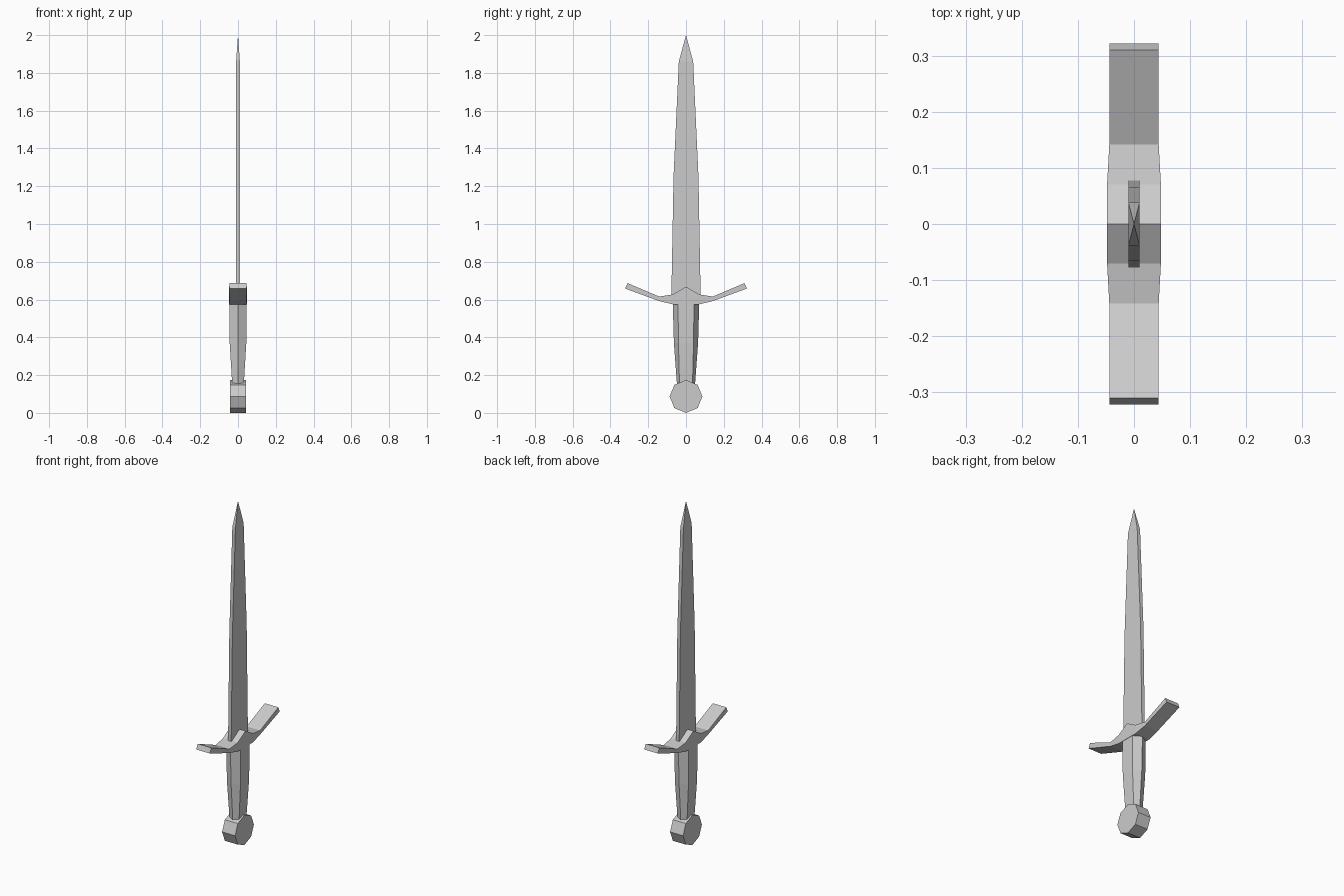
import bpy
import bmesh

cube = bpy.data.objects.get("Cube")
if cube:
    bpy.data.objects.remove(cube, do_unlink=True)

STEEL = (0.6, 0.6, 0.6, 1.0)
steel = bpy.data.materials.new("grey steel")
steel.use_nodes = True
steel.diffuse_color = STEEL
steel.node_tree.nodes["Principled BSDF"].inputs["Base Color"].default_value = STEEL


def finish(name, bm):
    bmesh.ops.recalc_face_normals(bm, faces=bm.faces)
    mesh = bpy.data.meshes.new(name)
    bm.to_mesh(mesh)
    bm.free()
    mesh.materials.append(steel)
    obj = bpy.data.objects.new(name, mesh)
    bpy.context.collection.objects.link(obj)


def loft(name, rings, tip=None):
    """Skin equal-sized rings of points, closing the end with a cap or a point."""
    bm = bmesh.new()
    loops = [[bm.verts.new(p) for p in ring] for ring in rings]
    n = len(loops[0])
    for low, high in zip(loops, loops[1:]):
        for i in range(n):
            j = (i + 1) % n
            bm.faces.new((low[i], low[j], high[j], high[i]))
    bm.faces.new(loops[0])
    if tip:
        point = bm.verts.new(tip)
        for i in range(n):
            bm.faces.new((loops[-1][i], loops[-1][(i + 1) % n], point))
    else:
        bm.faces.new(loops[-1])
    finish(name, bm)


def rectangle(half_x, half_y, z):
    return [(sx * half_x, sy * half_y, z)
            for sx, sy in ((-1, -1), (1, -1), (1, 1), (-1, 1))]


def hexagon(half_x, flat_y, point_y, z):
    return [(0, -point_y, z), (half_x, -flat_y, z), (half_x, flat_y, z),
            (0, point_y, z), (-half_x, flat_y, z), (-half_x, -flat_y, z)]


# Flat blade, narrowing to a pointed tip
loft("blade", [rectangle(0.01, y, z) for y, z in
               ((0.078, 0.59), (0.066, 1.25), (0.038, 1.86))], tip=(0, 0, 2))

# Upswept crossguard: stations of y, half width, lower z, upper z
half = [(0.07, 0.048, 0.575, 0.627), (0.142, 0.044, 0.592, 0.616)]
left_end = [[(s * 0.044, y, z) for s, y, z in
             ((-1, 0.322, 0.658), (1, 0.322, 0.658), (1, 0.31, 0.687), (-1, 0.31, 0.687))]]


def station(y, w, low, high):
    return [(-w, y, low), (w, y, low), (w, y, high), (-w, y, high)]


right_side = [station(*s) for s in half] + left_end
mirrored = [[(x, -y, z) for x, y, z in ring] for ring in reversed(right_side)]
loft("crossguard", mirrored + [station(0, 0.048, 0.575, 0.668)] + right_side)

# Six-sided grip tapering towards the pommel
loft("grip", [hexagon(0.03, 0.034, 0.047, 0.14),
              hexagon(0.044, 0.04, 0.064, 0.37),
              hexagon(0.046, 0.042, 0.07, 0.58)])

# Eight-sided disc pommel standing on one corner
bm = bmesh.new()
bmesh.ops.create_cone(bm, cap_ends=True, segments=8, radius1=0.087,
                      radius2=0.087, depth=0.084)
for v in bm.verts:
    x, y, z = v.co
    v.co = (z, y, x + 0.087)
finish("pommel", bm)
